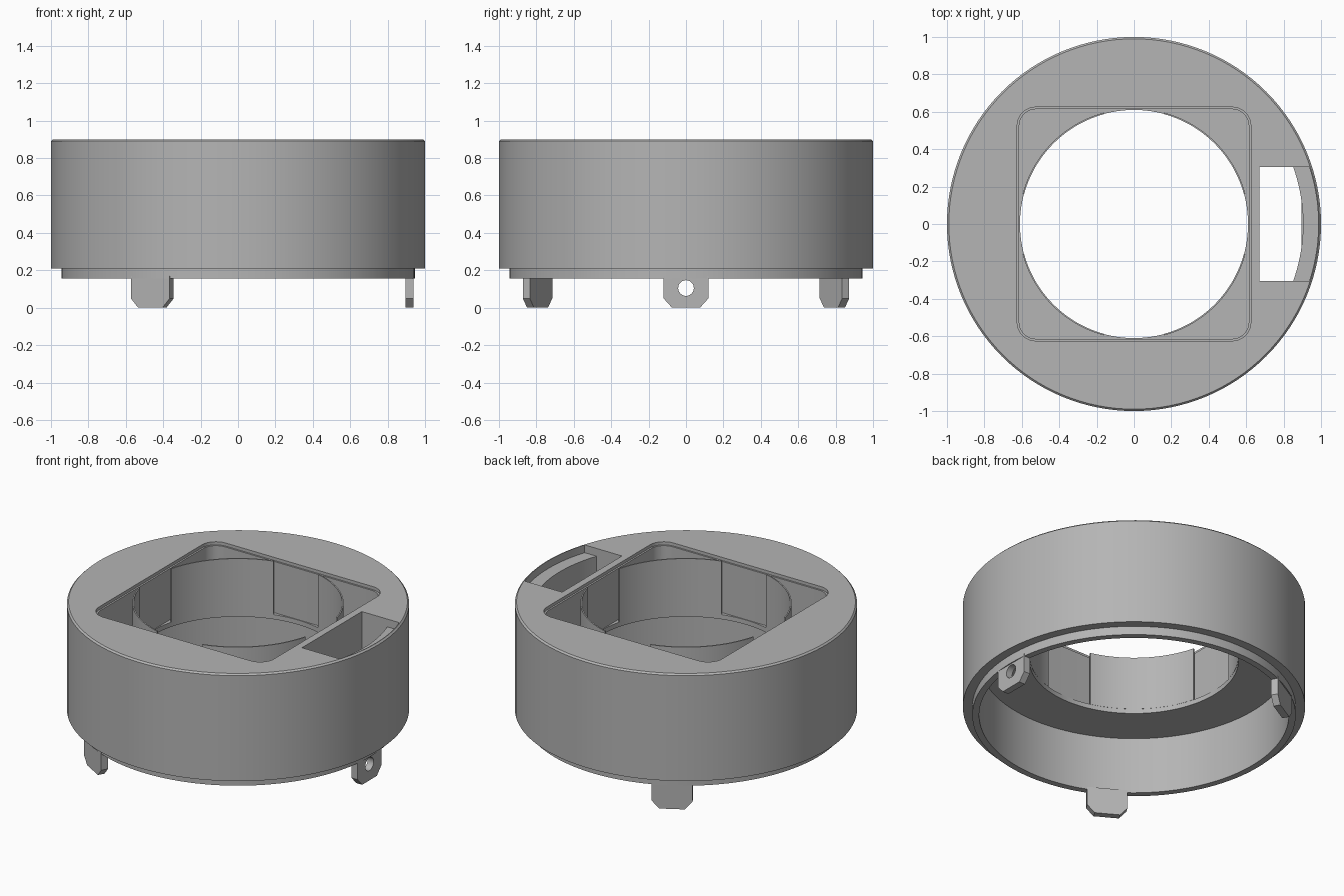
import bpy, bmesh
from math import sin, cos, asin, radians, pi
from mathutils import Matrix

cube = bpy.data.objects.get("Cube")
if cube:
    bpy.data.objects.remove(cube, do_unlink=True)

grey = bpy.data.materials.new("plain_grey")
grey.use_nodes = True
grey.diffuse_color = (0.46, 0.46, 0.46, 1)
grey.node_tree.nodes["Principled BSDF"].inputs["Base Color"].default_value = grey.diffuse_color


def finish(name, bm):
    bmesh.ops.recalc_face_normals(bm, faces=bm.faces)
    mesh = bpy.data.meshes.new(name)
    bm.to_mesh(mesh)
    bm.free()
    obj = bpy.data.objects.new(name, mesh)
    bpy.context.collection.objects.link(obj)
    mesh.materials.append(grey)
    return obj


def arc(r, a0, a1, n, cx=0, cy=0):
    return [(cx + r * cos(a0 + (a1 - a0) * i / n), cy + r * sin(a0 + (a1 - a0) * i / n))
            for i in range(n + 1)]


def prism(name, pts, z0, z1, matrix=None):
    bm = bmesh.new()
    face = bm.faces.new([bm.verts.new((x, y, z0)) for x, y in pts])
    ext = bmesh.ops.extrude_face_region(bm, geom=[face])
    top = [v for v in ext["geom"] if isinstance(v, bmesh.types.BMVert)]
    bmesh.ops.translate(bm, verts=top, vec=(0, 0, z1 - z0))
    if matrix:
        bm.transform(matrix)
    return finish(name, bm)


def lathe(name, profile, steps):
    bm = bmesh.new()
    vs = [bm.verts.new((r, 0, z)) for r, z in profile]
    edges = [bm.edges.new((vs[i], vs[i - 1])) for i in range(len(vs))]
    bmesh.ops.spin(bm, geom=vs + edges, cent=(0, 0, 0), axis=(0, 0, 1),
                   angle=2 * pi, steps=steps, use_merge=True)
    bmesh.ops.remove_doubles(bm, verts=bm.verts, dist=1e-5)
    return finish(name, bm)


def rounded_square(h, r):
    c = h - r
    pts = []
    for q, (sx, sy) in enumerate([(1, 1), (-1, 1), (-1, -1), (1, -1)]):
        pts += arc(r, q * pi / 2, (q + 1) * pi / 2, 8, sx * c, sy * c)
    return pts


def slot_shape(r, half=0.305, x0=0.67):
    a = asin(half / r)
    return [(x0, -half)] + arc(r, -a, a, 20) + [(x0, half)]


def cut(target, cutters):
    for c in cutters:
        mod = target.modifiers.new("cut", "BOOLEAN")
        mod.object = c
        mod.solver = "EXACT"
        bpy.context.view_layer.objects.active = target
        bpy.ops.object.modifier_apply(modifier=mod.name)
        bpy.data.objects.remove(c, do_unlink=True)


# Round housing with a stepped bottom rim and a ledge inside
housing = lathe("housing", [(0.61, 0.52), (0.905, 0.52), (0.905, 0.155), (0.945, 0.155),
                            (0.945, 0.21), (1, 0.21), (1, 0.89), (0.99, 0.9), (0.61, 0.9)], 128)

# Square pocket with a shallow lip, and the side slot with its shelf
cut(housing, [
    prism("pocket_cutter", rounded_square(0.614, 0.09), 0.55, 1),
    prism("lip_cutter", rounded_square(0.625, 0.1), 0.88, 1),
    prism("slot_cutter", slot_shape(0.904), 0.5, 1),
    prism("shelf_cutter", slot_shape(0.985), 0.85, 1),
])

# Thin curved walls around the centre opening, one per pocket corner
parts = [housing]
gap = radians(15.2)
for q in range(4):
    a0, a1 = q * pi / 2 + gap, (q + 1) * pi / 2 - gap
    pts = arc(0.609, a0, a1, 24) + arc(0.617, a1, a0, 24)
    parts.append(prism(f"inner_wall_{q + 1}", pts, 0.55, 0.895))

# Three mounting tabs with chamfered ends and a screw hole
outline = [(-0.12, 0.17), (-0.12, 0.05), (-0.075, 0), (0.075, 0), (0.12, 0.05), (0.12, 0.17)]
for i in range(3):
    place = Matrix.Rotation(i * 2 * pi / 3, 4, "Z") @ Matrix(
        ((0, 0, 1, 0), (1, 0, 0, 0), (0, 1, 0, 0), (0, 0, 0, 1)))
    tab = prism(f"mounting_tab_{i + 1}", outline, 0.895, 0.938, place)
    hole = arc(0.042, 0, 2 * pi, 24, 0, 0.105)[:-1]
    cut(tab, [prism("hole_cutter", hole, 0.8, 1.1, place)])
    parts.append(tab)

# Smooth the curved sides, keep the edges crisp
bpy.ops.object.select_all(action="DESELECT")
for p in parts:
    p.select_set(True)
bpy.context.view_layer.objects.active = housing
bpy.ops.object.shade_smooth_by_angle(angle=radians(30))
